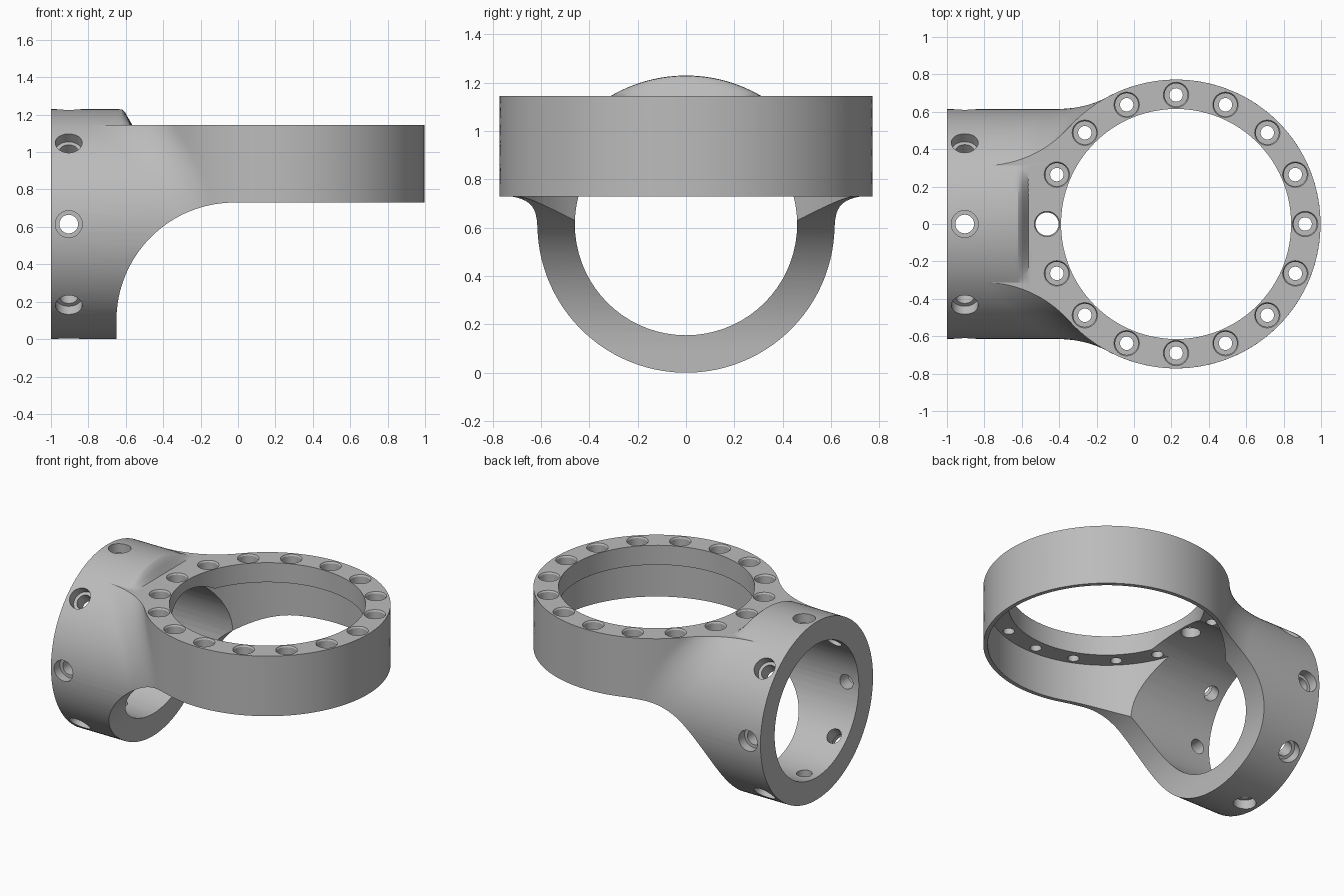
import bpy, bmesh
from math import sin, cos, pi, sqrt, atan2, radians, asin
from mathutils import Matrix, Vector

if "Cube" in bpy.data.objects:
    bpy.data.objects.remove(bpy.data.objects["Cube"])

TUBE_R, TUBE_Z, BORE_R = 0.615, 0.615, 0.46
RING_X, RING_R, TOP, BOTTOM = 0.225, 0.772, 1.145, 0.73
FILLET = 0.61

metal = bpy.data.materials.new("grey metal")
metal.use_nodes = True
GREY = (0.5, 0.5, 0.5, 1)
metal.diffuse_color = GREY
metal.node_tree.nodes["Principled BSDF"].inputs["Base Color"].default_value = GREY


def loft(bm, sections):
    """Skin closed sections of equal length and cap both ends."""
    rows = [[bm.verts.new(p) for p in s] for s in sections]
    n = len(rows[0])
    for a, b in zip(rows, rows[1:]):
        for i in range(n):
            j = (i + 1) % n
            bm.faces.new((a[i], a[j], b[j], b[i]))
    bm.faces.new(rows[0][::-1])
    bm.faces.new(rows[-1])


def lathe(bm, profile, matrix, sides):
    """Solid of revolution about local z, from (radius, height) pairs."""
    loft(bm, [[matrix @ Vector((r * cos(2 * pi * i / sides), r * sin(2 * pi * i / sides), z))
               for i in range(sides)] for r, z in profile])


def finish(name, bm):
    bmesh.ops.recalc_face_normals(bm, faces=bm.faces)
    mesh = bpy.data.meshes.new(name)
    bm.to_mesh(mesh)
    bm.free()
    ob = bpy.data.objects.new(name, mesh)
    bpy.context.collection.objects.link(ob)
    mesh.materials.append(metal)
    return ob


def combine(ob, tool, operation):
    mod = ob.modifiers.new("combine", "BOOLEAN")
    mod.operation, mod.solver, mod.object = operation, "EXACT", tool
    tool.hide_render = True
    bpy.context.view_layer.objects.active = ob
    bpy.ops.object.modifier_apply(modifier=mod.name)
    bpy.data.objects.remove(tool)


def plan(w, z):
    """Outline at one height: tube side, fillet, then ring, mirrored in y."""
    r = FILLET if z > 0.35 else 0.05
    x0 = RING_X - sqrt((RING_R + r) ** 2 - (w + r) ** 2)
    swing = atan2(RING_X - x0, w + r)
    half = [(-1, w)]
    for i in range(17):
        a = swing * i / 16
        half.append((x0 + r * sin(a), w + r - r * cos(a)))
    start = pi / 2 + swing
    for i in range(1, 49):
        a = start * (1 - i / 48)
        half.append((RING_X + RING_R * cos(a), RING_R * sin(a)))
    # the ring angle is measured from +x, so the fillet must end on it
    return half


def section(w, z):
    half = plan(w, z)
    return ([Vector((x, y, z)) for x, y in half]
            + [Vector((x, -y, z)) for x, y in half[-2::-1]])


# Body: tube and ring blended together, stacked by height
t_top = asin((TOP - TUBE_Z) / TUBE_R)
t_low = radians(-88)
bm = bmesh.new()
steps = 44
angles = [t_low + (t_top - t_low) * i / steps for i in range(steps + 1)]
loft(bm, [section(TUBE_R * cos(t), TUBE_Z + TUBE_R * sin(t)) for t in angles])
body = finish("ring_and_tube_bracket", bm)

# Crown: the tube top standing above the ring, with a rounded end
bm = bmesh.new()
crown = []
for x, h in ((-1, 1), (-0.64, 1), (-0.62, 0.97), (-0.605, 0.82), (-0.59, 0.5), (-0.56, -0.1)):
    row = []
    for i in range(25):
        t = t_top + (pi - 2 * t_top) * i / 24
        rise = TUBE_Z + TUBE_R * sin(t) - TOP
        row.append(Vector((x, TUBE_R * cos(t), TOP + rise * h)))
    edge = row[0].y
    crown.append(row + [Vector((x, -edge, TOP - 0.04)), Vector((x, edge, TOP - 0.04))])
loft(bm, crown)
combine(body, finish("tube_crown", bm), "UNION")

# Curved underside, swept across the whole width
arc_r = 0.63
side = [(1.2, -0.2), (-0.65, -0.2)]
for i in range(33):
    a = pi - pi / 2 * i / 32
    side.append((-0.02 + arc_r * cos(a), BOTTOM - arc_r + arc_r * sin(a)))
side.append((1.2, BOTTOM))
bm = bmesh.new()
loft(bm, [[Vector((x, y, z)) for x, z in side] for y in (-1, 1)])
combine(body, finish("underside_cutter", bm), "DIFFERENCE")

# Ring bore: wide below, narrower through the top flange
bm = bmesh.new()
lathe(bm, [(0.745, -0.2), (0.745, 1.01), (0.615, 1.01), (0.615, 1.4)],
      Matrix.Translation((RING_X, 0, 0)), 96)
combine(body, finish("ring_bore_cutter", bm), "DIFFERENCE")

# Tube bore
bm = bmesh.new()
lathe(bm, [(BORE_R, -1.2), (BORE_R, RING_X)],
      Matrix.Translation((0, 0, TUBE_Z)) @ Matrix.Rotation(pi / 2, 4, "Y"), 72)
combine(body, finish("tube_bore_cutter", bm), "DIFFERENCE")

# Counterbored bolt holes around the flange
bm = bmesh.new()
for i in range(16):
    a = 2 * pi * i / 16
    spot = Matrix.Translation((RING_X + 0.69 * cos(a), 0.69 * sin(a), 0))
    lathe(bm, [(0.036, 0.95), (0.036, 1.07), (0.062, 1.07), (0.062, 1.135),
               (0.068, TOP), (0.068, 1.2)], spot, 24)
combine(body, finish("flange_bolt_cutters", bm), "DIFFERENCE")

# Counterbored bolt holes around the tube
bm = bmesh.new()
for i in range(8):
    spot = Matrix.Translation((-0.905, 0, TUBE_Z)) @ Matrix.Rotation(2 * pi * i / 8, 4, "X")
    lathe(bm, [(0.05, 0.35), (0.05, 0.55), (0.072, 0.55), (0.072, 0.7)], spot, 24)
combine(body, finish("tube_bolt_cutters", bm), "DIFFERENCE")

# Smooth curved faces, sharp machined edges
bpy.ops.object.select_all(action="DESELECT")
body.select_set(True)
bpy.context.view_layer.objects.active = body
bpy.ops.object.shade_smooth_by_angle(angle=radians(25))
